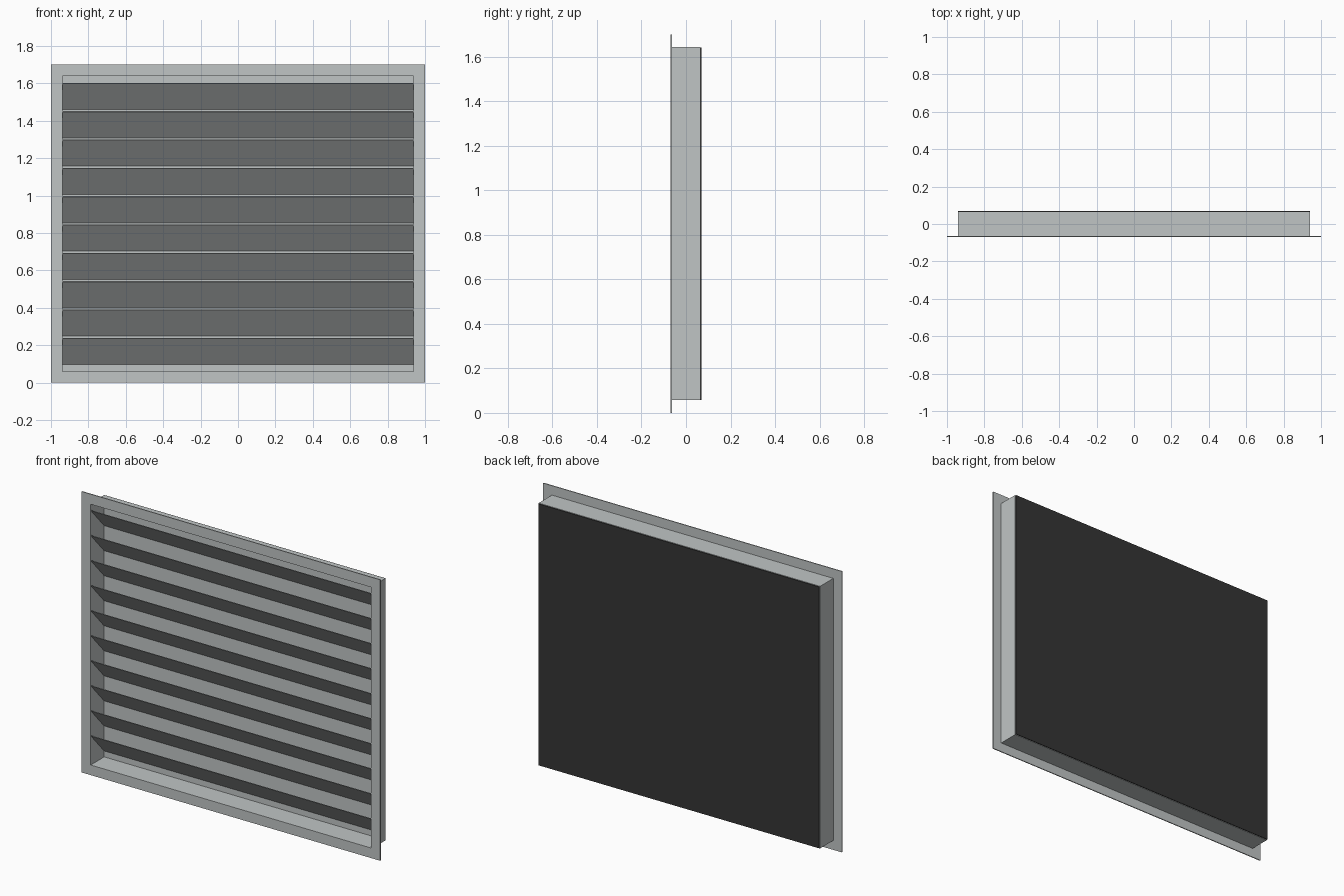
import bpy

if "Cube" in bpy.data.objects:
    bpy.data.objects.remove(bpy.data.objects["Cube"])

# Overall sizes
W, H = 1.0, 1.70            # half width and height of the flange
IX, Z0, Z1 = 0.938, 0.061, 1.639   # inside of the duct
WALL = 0.004
YF, YB = -0.069, 0.063      # front face and rear of the duct


def material(name, rgb):
    m = bpy.data.materials.new(name)
    m.diffuse_color = (*rgb, 1)
    m.use_nodes = True
    m.node_tree.nodes["Principled BSDF"].inputs["Base Color"].default_value = m.diffuse_color
    return m


grey = material("light grey metal", (0.53, 0.56, 0.56))
black = material("black backing", (0.036, 0.036, 0.036))


def make(name, verts, faces, mat):
    me = bpy.data.meshes.new(name)
    me.from_pydata(verts, [], faces)
    me.materials.append(mat)
    ob = bpy.data.objects.new(name, me)
    bpy.context.collection.objects.link(ob)
    return ob


def frame(name, ox, oz0, oz1, y0, y1):
    """Rectangular ring around the duct opening."""
    verts = []
    for y in (y0, y1):
        for x, a, b in ((ox, oz0, oz1), (IX, Z0, Z1)):
            verts += [(-x, y, a), (x, y, a), (x, y, b), (-x, y, b)]
    faces = []
    for i in range(4):
        j = (i + 1) % 4
        faces += [(i, j, 4 + j, 4 + i), (8 + j, 8 + i, 12 + i, 12 + j),
                  (j, i, 8 + i, 8 + j), (4 + i, 4 + j, 12 + j, 12 + i)]
    return make(name, verts, faces, grey)


def bar(name, profile, half, mat):
    """Four-sided (y, z) profile swept along x."""
    verts = [(x, y, z) for x in (-half, half) for y, z in profile]
    faces = [(3, 2, 1, 0), (4, 5, 6, 7)]
    for i in range(4):
        j = (i + 1) % 4
        faces.append((i, j, 4 + j, 4 + i))
    return make(name, verts, faces, mat)


def plate(name, y0, y1, inset, mat):
    a, b = Z0 + inset, Z1 - inset
    return bar(name, [(y0, a), (y1, a), (y1, b), (y0, b)], IX - inset, mat)


# Front flange and the duct behind it
frame("front_flange", W, 0, H, YF, YF + 0.006)
frame("duct_sleeve", IX + WALL, Z0 - WALL, Z1 + WALL, YF + 0.006, YB)

# Rear closing sheet and black backing
plate("rear_sheet", YB - 0.003, YB, 0, grey)
plate("black_backing", YB + 0.001, 0.069, -0.002, black)

# Ten slanted blades, high at the front and low at the back
PITCH, DROP, T = 0.1515, 0.138, 0.004
for i in range(10):
    top = 1.603 - i * PITCH
    bar(f"blade_{i + 1}",
        [(YF + 0.002, top - T), (YB - 0.004, top - DROP - T),
         (YB - 0.004, top - DROP), (YF + 0.002, top)], IX, grey)
